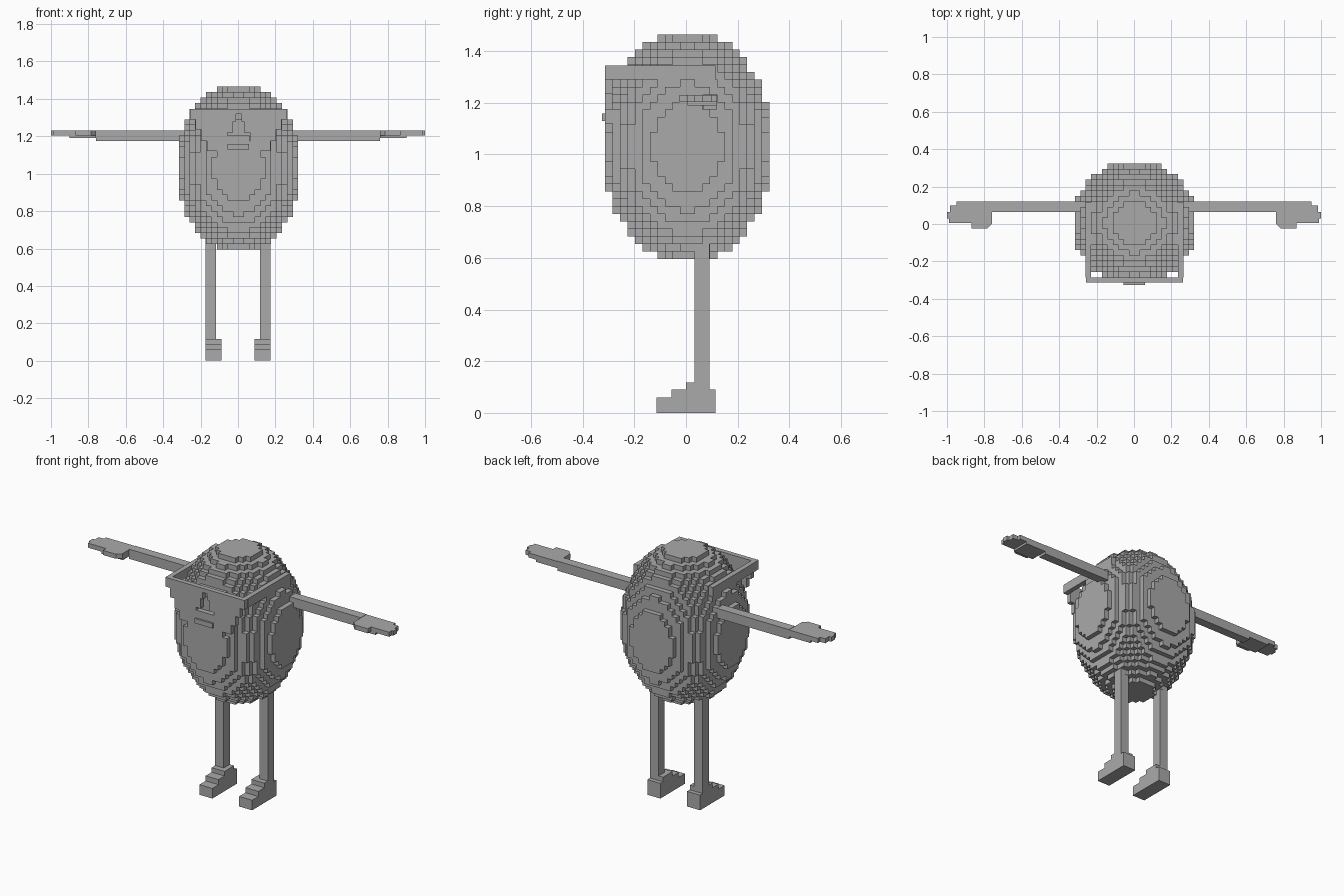
import bpy, bmesh, math
from mathutils import Vector

if "Cube" in bpy.data.objects:
    bpy.data.objects.remove(bpy.data.objects["Cube"])

grey = bpy.data.materials.new("plain_grey")
grey.diffuse_color = (0.4, 0.4, 0.4, 1)
grey.use_nodes = True
grey.node_tree.nodes["Principled BSDF"].inputs["Base Color"].default_value = grey.diffuse_color

V = 0.029                      # size of one block
CX, CY, CZ = 0.003, 0.005, 1.03


def finish(bm, name):
    bmesh.ops.recalc_face_normals(bm, faces=bm.faces)
    mesh = bpy.data.meshes.new(name)
    bm.to_mesh(mesh)
    bm.free()
    mesh.materials.append(grey)
    ob = bpy.data.objects.new(name, mesh)
    bpy.context.collection.objects.link(ob)
    return ob


def prism(name, pts, axis, lo, hi):
    """Extrude a 2D outline along one axis (0 = x, 1 = y, 2 = z)."""
    bm = bmesh.new()

    def at(p, d):
        c = list(p)
        c.insert(axis, d)
        return bm.verts.new(c)
    f = bm.faces.new([at(p, lo) for p in pts])
    ext = bmesh.ops.extrude_face_region(bm, geom=[f])
    move = Vector((0, 0, 0))
    move[axis] = hi - lo
    bmesh.ops.translate(bm, vec=move, verts=[g for g in ext["geom"] if isinstance(g, bmesh.types.BMVert)])
    return finish(bm, name)


def box(name, x0, x1, y0, y1, z0, z1):
    return prism(name, [(x0, y0), (x1, y0), (x1, y1), (x0, y1)], 2, z0, z1)


# Egg-shaped body made of blocks, keeping only the outer faces
def inside(i, j, k):
    return ((i + .5) / 11.5) ** 2 + ((j + .5) / 11.5) ** 2 + ((k + .5) / 15.5) ** 2 < 1


bm = bmesh.new()
corners = {}


def corner(c):
    if c not in corners:
        corners[c] = bm.verts.new((CX + c[0] * V, CY + c[1] * V, CZ + c[2] * V))
    return corners[c]


for i in range(-12, 12):
    for j in range(-12, 12):
        for k in range(-16, 16):
            if not inside(i, j, k):
                continue
            for a in range(3):
                for s in (0, 1):
                    n = [i, j, k]
                    n[a] += 2 * s - 1
                    if inside(*n):
                        continue
                    quad = []
                    for u, w in ((0, 0), (1, 0), (1, 1), (0, 1)):
                        c = [i, j, k]
                        c[a] += s
                        c[(a + 1) % 3] += u
                        c[(a + 2) % 3] += w
                        quad.append(corner(tuple(c)))
                    bm.faces.new(quad if s else quad[::-1])
finish(bm, "body")

# Glasses: stepped front plate with a nose notch, plus side bars
half = [(.015, 1.32), (.015, 1.28), (.03, 1.28), (.03, 1.22), (.06, 1.22), (.06, 1.12),
        (.17, 1.12), (.17, 1.175), (.20, 1.175), (.20, 1.235), (.23, 1.235), (.23, 1.29),
        (.26, 1.29), (.26, 1.345)]
outline = half + [(-x, z) for x, z in reversed(half)]
prism("glasses_front", [(x + CX, z) for x, z in outline], 1, CY - 11 * V, CY - 10 * V)
for s, side in ((-1, "left"), (1, "right")):
    a, b = sorted((CX + s * 8 * V, CX + s * 9 * V))
    box(side + "_glasses_bar", a, b, CY - 10 * V, 0.115, 1.29, 1.345)

# Mouth plate
box("mouth", -0.057, 0.06, -0.325, -0.31, 1.13, 1.158)

for s, side in ((-1, "left"), (1, "right")):
    def sbox(name, x0, x1, *rest):
        a, b = sorted((s * x0, s * x1))
        box(side + "_" + name, a, b, *rest)

    # Arm and hand
    sbox("arm", 0.27, 0.76, 0.065, 0.12, 1.175, 1.232)
    hand = [(.76, .12), (.95, .12), (.95, .10), (.985, .10), (.985, .065), (1.0, .065),
            (1.0, .03), (.99, .03), (.99, .005), (.87, .005), (.87, -.025), (.785, -.025), (.76, 0)]
    prism(side + "_hand", [(s * x, y) for x, y in hand], 2, 1.203, 1.23)
    sbox("palm", 0.76, 0.9, 0.005, 0.12, 1.19, 1.205)

    # Leg and stepped foot
    sbox("leg", 0.117, 0.173, 0.033, 0.09, 0.1, 0.66)
    foot = [(-.115, 0), (.115, 0), (.115, .09), (.09, .09), (.09, .117), (0, .117),
            (0, .09), (-.057, .09), (-.057, .06), (-.115, .06)]
    prism(side + "_foot", foot, 0, *sorted((s * 0.088, s * 0.173)))
